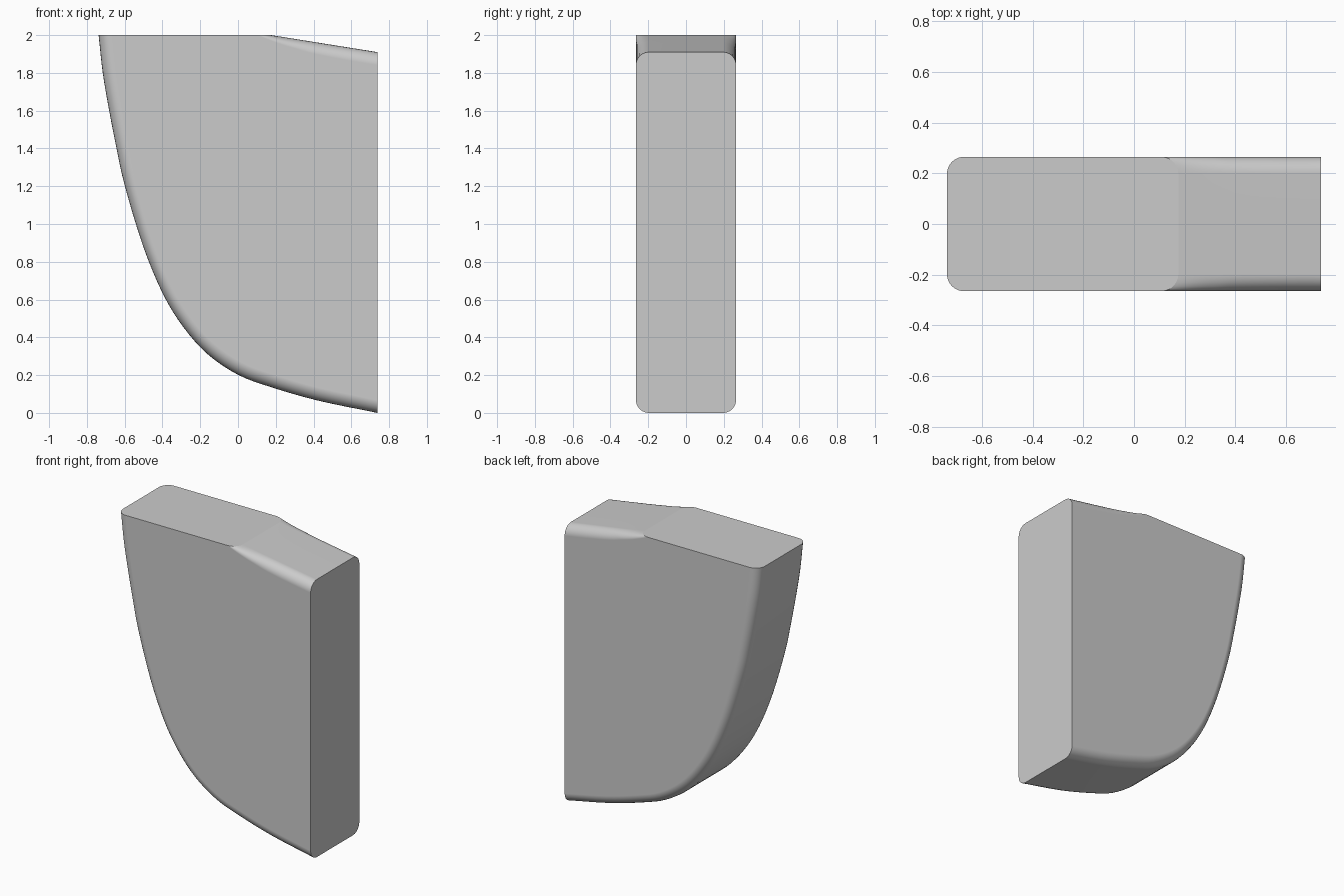
import bpy, bmesh, math
from mathutils import Vector

if "Cube" in bpy.data.objects:
    bpy.data.objects.remove(bpy.data.objects["Cube"])

HALF_W, RADIUS, ARC, SUB = 0.265, 0.068, 6, 4

# outer curved edge (x, z), from the flat top down to the right end face
outer = [(-0.738, 2.0), (-0.716, 1.8), (-0.682, 1.6), (-0.643, 1.4), (-0.6, 1.205),
         (-0.505, 0.89), (-0.40, 0.635), (-0.29, 0.455), (-0.16, 0.31), (0.0, 0.202),
         (0.17, 0.138), (0.42, 0.066), (0.738, 0.0)]
inner_a, inner_b = Vector((0.175, 2.0)), Vector((0.738, 1.91))


def smooth_path(points, sub):
    """Catmull-Rom curve through the points."""
    p = [Vector(q) for q in points]
    p = [2 * p[0] - p[1]] + p + [2 * p[-1] - p[-2]]
    out = []
    for a, b, c, d in zip(p, p[1:], p[2:], p[3:]):
        for k in range(sub):
            t = k / sub
            out.append(0.5 * (2 * b + (c - a) * t + (2 * a - 5 * b + 4 * c - d) * t * t
                              + (3 * b - a - 3 * c + d) * t ** 3))
    return out + [p[-2]]


def rounded_section(inner, out):
    """Rounded rectangle spanning the inner slope and the outer curve."""
    length = (out - inner).length
    direction = (out - inner) / length
    coords = []
    corners = [(length - RADIUS, HALF_W - RADIUS, 0), (RADIUS, HALF_W - RADIUS, 90),
               (RADIUS, RADIUS - HALF_W, 180), (length - RADIUS, RADIUS - HALF_W, 270)]
    for u, v, start in corners:
        for k in range(ARC + 1):
            a = math.radians(start + 90 * k / ARC)
            p = inner + direction * (u + RADIUS * math.cos(a))
            coords.append((p.x, v + RADIUS * math.sin(a), p.y))
    return coords


# curved wedge: sections lofted from the top face round to the end face
bm = bmesh.new()
path = smooth_path(outer, SUB)
rings = []
for i, point in enumerate(path):
    inner = inner_a.lerp(inner_b, i / (len(path) - 1))
    rings.append([bm.verts.new(c) for c in rounded_section(inner, point)])
count = len(rings[0])
for r0, r1 in zip(rings, rings[1:]):
    for j in range(count):
        k = (j + 1) % count
        bm.faces.new((r0[j], r0[k], r1[k], r1[j]))
for f in bm.faces:
    f.smooth = True

# flat caps with crisp borders
for ring in (rings[0], rings[-1]):
    cap = bm.faces.new(ring)
    for e in cap.edges:
        e.smooth = False
bmesh.ops.recalc_face_normals(bm, faces=bm.faces[:])

mesh = bpy.data.meshes.new("curved_wedge")
bm.to_mesh(mesh)
bm.free()
wedge = bpy.data.objects.new("curved_wedge", mesh)
bpy.context.collection.objects.link(wedge)

# keep the broad sides evenly shaded
mod = wedge.modifiers.new("even_shading", 'WEIGHTED_NORMAL')
mod.keep_sharp = True
